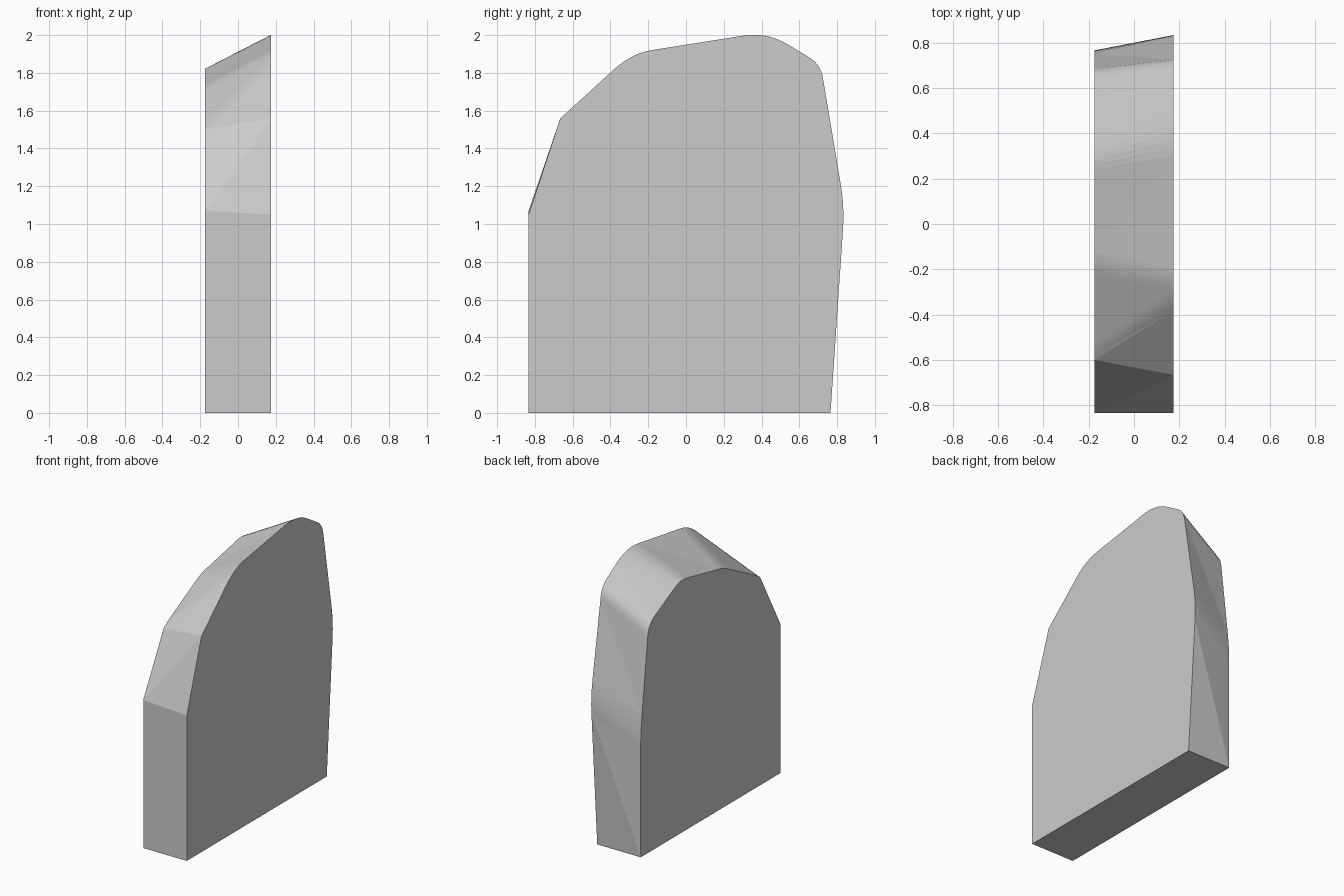
import bpy
import bmesh
from mathutils import Vector

cube = bpy.data.objects.get("Cube")
if cube:
    bpy.data.objects.remove(cube, do_unlink=True)

HALF = 0.174     # half of the slab thickness
STEPS = 7        # segments in each rounded corner
CREST = 5        # corner at the highest point

# Outline corners as (y, z, rounding), from the front foot over the top to the back foot
TALL = [(-.833, 0, 0), (-.833, 1.05, 0), (-.665, 1.56, 0), (-.33, 1.865, .07),
        (-.23, 1.913, .05), (.43, 2.017, .13), (.713, 1.845, .07),
        (.839, 1.09, .12), (.765, 0, 0)]
SHORT = [(-.833, 0, 0), (-.833, 1.07, 0), (-.6, 1.5, 0), (-.55, 1.535, .03),
         (-.18, 1.73, .05), (.31, 1.832, .07), (.675, 1.648, .08),
         (.766, .9, .12), (.765, 0, 0)]


def rounded_outline(corners):
    """Return (point, corner index) pairs, softening corners that have a rounding."""
    pts = [Vector(c[:2]) for c in corners]
    out = []
    for i, (p, (_, _, r)) in enumerate(zip(pts, corners)):
        if r == 0:
            out.append((p, i))
            continue
        a = p + (pts[i - 1] - p).normalized() * r
        b = p + (pts[i + 1] - p).normalized() * r
        for s in range(STEPS + 1):
            t = s / STEPS
            out.append((a.lerp(p, t).lerp(p.lerp(b, t), t), i))
    return out


def gray_material():
    mat = bpy.data.materials.new("plain gray")
    color = (0.6, 0.6, 0.6, 1)
    mat.use_nodes = True
    mat.diffuse_color = color
    mat.node_tree.nodes["Principled BSDF"].inputs["Base Color"].default_value = color
    return mat


# Two flat sides, joined by a triangulated rim
bm = bmesh.new()
tall, short = rounded_outline(TALL), rounded_outline(SHORT)
right = [bm.verts.new((HALF, *p)) for p, _ in tall]
left = [bm.verts.new((-HALF, *p)) for p, _ in short]
bm.faces.new(right)
bm.faces.new(left)
for i in range(len(right) - 1):
    r0, r1, l0, l1 = right[i], right[i + 1], left[i], left[i + 1]
    if tall[i + 1][1] <= CREST:
        bm.faces.new((r0, r1, l0))
        bm.faces.new((r1, l1, l0))
    else:
        bm.faces.new((r0, r1, l1))
        bm.faces.new((r0, l1, l0))
# Flat base
bm.faces.new((right[-1], right[0], left[0], left[-1]))
bmesh.ops.recalc_face_normals(bm, faces=bm.faces[:])

mesh = bpy.data.meshes.new("tapered_slab")
bm.to_mesh(mesh)
bm.free()
mesh.materials.append(gray_material())
slab = bpy.data.objects.new("tapered_slab", mesh)
bpy.context.collection.objects.link(slab)
